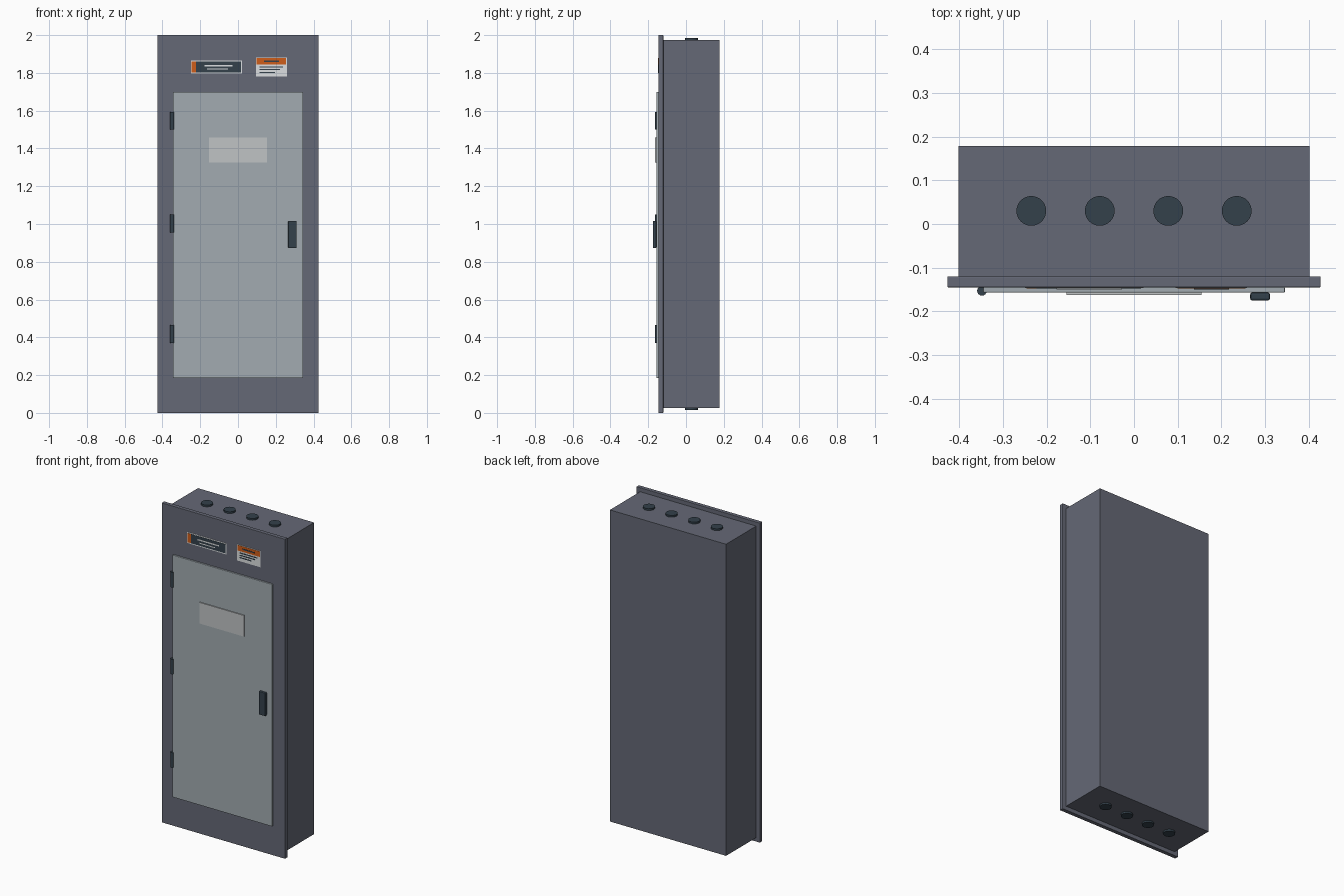
import bpy
import bmesh
from mathutils import Matrix

default = bpy.data.objects.get("Cube")
if default:
    bpy.data.objects.remove(default, do_unlink=True)


def material(name, rgb):
    m = bpy.data.materials.new(name)
    m.use_nodes = True
    m.diffuse_color = (*rgb, 1)
    m.node_tree.nodes["Principled BSDF"].inputs["Base Color"].default_value = (*rgb, 1)
    return m


grey = material("enclosure grey", (0.13, 0.14, 0.18))
light = material("door light grey", (0.36, 0.41, 0.44))
dark = material("dark slate", (0.033, 0.052, 0.07))
card = material("card grey", (0.53, 0.55, 0.56))
orange = material("warning orange", (0.62, 0.11, 0.01))
white = material("label white", (0.72, 0.74, 0.75))


def add_object(name, bm, mat):
    mesh = bpy.data.meshes.new(name)
    bm.to_mesh(mesh)
    bm.free()
    mesh.materials.append(mat)
    ob = bpy.data.objects.new(name, mesh)
    bpy.context.collection.objects.link(ob)
    return ob


def box(name, xs, ys, zs, mat, bevel=0):
    """Box spanning the given x, y and z ranges."""
    bm = bmesh.new()
    bmesh.ops.create_cube(bm, size=1)
    spans = (xs, ys, zs)
    bmesh.ops.scale(bm, vec=[b - a for a, b in spans], verts=bm.verts)
    bmesh.ops.translate(bm, vec=[(a + b) / 2 for a, b in spans], verts=bm.verts)
    ob = add_object(name, bm, mat)
    if bevel:
        mod = ob.modifiers.new("edge", "BEVEL")
        mod.width = bevel
        mod.segments = 2
    return ob


def cylinder(name, centre, radius, height, mat, sides=32):
    """Upright cylinder with smooth sides and flat caps."""
    bm = bmesh.new()
    bmesh.ops.create_cone(bm, cap_ends=True, segments=sides, radius1=radius,
                          radius2=radius, depth=height,
                          matrix=Matrix.Translation(centre))
    for f in bm.faces:
        f.smooth = abs(f.normal.z) < 0.5
    for e in bm.edges:
        e.smooth = all(f.smooth for f in e.link_faces)
    return add_object(name, bm, mat)


# Enclosure box and its wider front trim
TRIM_FRONT = -0.145
DOOR_FRONT = -0.157
box("enclosure_body", (-0.402, 0.402), (-0.12, 0.178), (0.025, 1.975), grey)
box("front_trim", (-0.427, 0.427), (TRIM_FRONT, -0.12), (0, 2), grey, 0.002)

# Conduit knockouts on the top and bottom
for end, z in (("top", 1.978), ("bottom", 0.022)):
    for i in range(4):
        cylinder(f"{end}_knockout_{i + 1}", (-0.235 + i * 0.1567, 0.03, z),
                 0.034, 0.016, dark)

# Door, directory card and latch
box("door", (-0.345, 0.345), (DOOR_FRONT, TRIM_FRONT), (0.185, 1.70), light, 0.002)
box("directory_card", (-0.154, 0.154), (-0.163, DOOR_FRONT), (1.325, 1.457), card)
box("door_latch", (0.266, 0.311), (-0.175, DOOR_FRONT), (0.872, 1.017), dark, 0.004)

# Hinge barrels along the door's right edge
for i, z in enumerate((0.418, 1.003, 1.547)):
    cylinder(f"hinge_{i + 1}", (-0.348, -0.153, z), 0.011, 0.094, dark, 16)


def plate(name, xs, zs, layer, mat):
    """Thin label layer stacked on the trim."""
    step = 0.0015
    front = TRIM_FRONT - step * layer
    box(name, xs, (front, front + step), zs, mat)


# Nameplate with an orange end and two printed lines
plate("nameplate_backing", (-0.249, 0.022), (1.797, 1.866), 1, white)
plate("nameplate_face", (-0.223, 0.016), (1.803, 1.860), 2, dark)
plate("nameplate_stripe", (-0.246, -0.223), (1.803, 1.860), 2, orange)
plate("nameplate_line_1", (-0.177, -0.028), (1.835, 1.843), 3, white)
plate("nameplate_line_2", (-0.165, -0.054), (1.817, 1.823), 3, white)

# Warning label with an orange header and three printed lines
plate("warning_backing", (0.095, 0.259), (1.780, 1.882), 1, white)
plate("warning_header", (0.099, 0.255), (1.844, 1.878), 2, orange)
plate("warning_heading", (0.137, 0.217), (1.857, 1.865), 3, dark)
for i, right in enumerate((0.238, 0.222, 0.196)):
    z = 1.832 - i * 0.0145
    plate(f"warning_line_{i + 1}", (0.115, right), (z - 0.003, z + 0.003), 2, dark)
